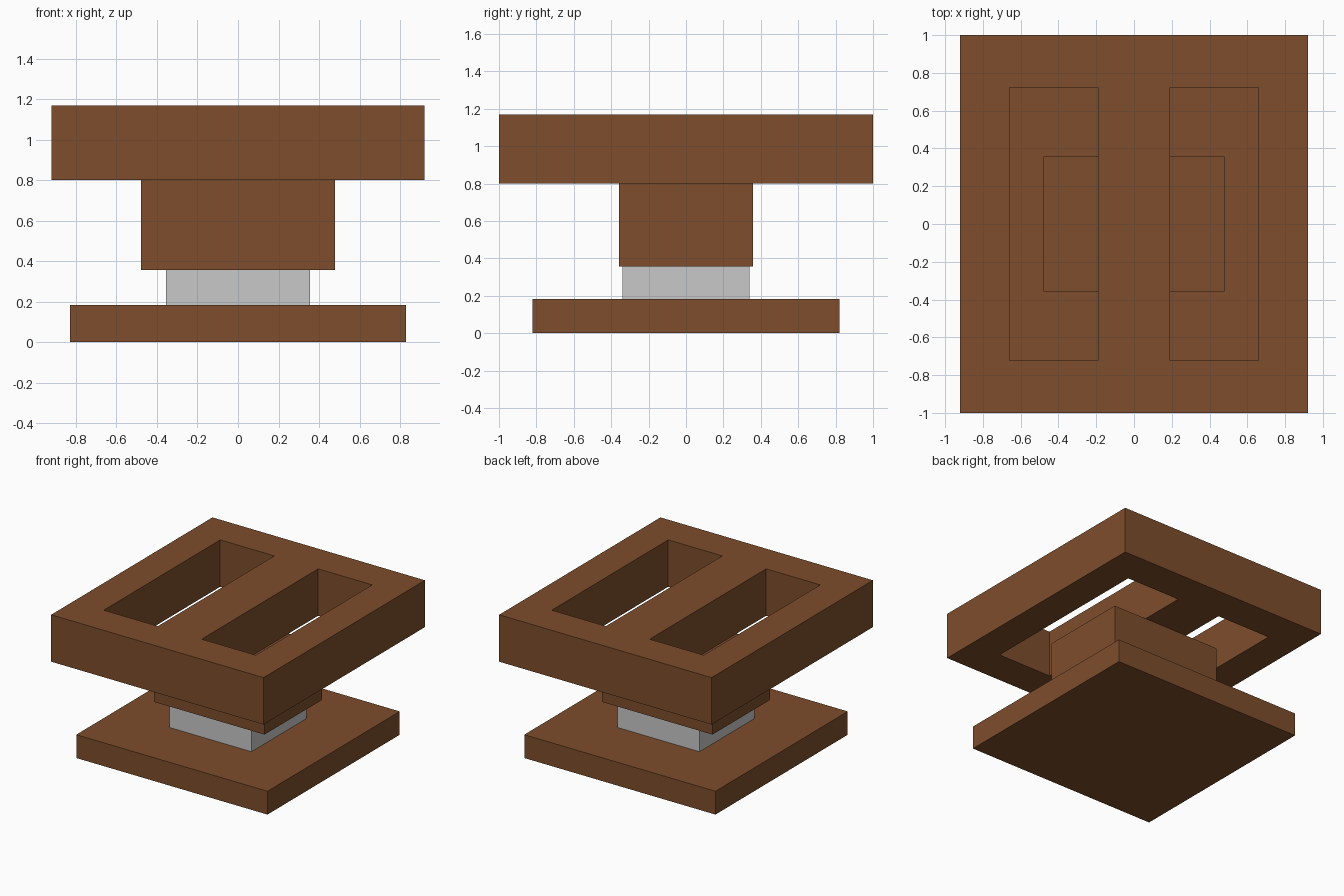
import bpy
import bmesh

cube = bpy.data.objects.get("Cube")
if cube:
    bpy.data.objects.remove(cube, do_unlink=True)


def make_material(name, color):
    mat = bpy.data.materials.new(name)
    mat.use_nodes = True
    mat.diffuse_color = color
    mat.node_tree.nodes["Principled BSDF"].inputs["Base Color"].default_value = color
    return mat


brown = make_material("brown wood", (0.205, 0.075, 0.025, 1))
grey = make_material("light grey", (0.58, 0.58, 0.58, 1))


def add_slab(name, xs, ys, bottom, top, mat, holes=()):
    """Block over a grid of x and y lines; cells listed in holes stay open."""
    bm = bmesh.new()
    rows = [[bm.verts.new((x, y, bottom)) for x in xs] for y in ys]
    for j in range(len(ys) - 1):
        for i in range(len(xs) - 1):
            if (i, j) not in holes:
                bm.faces.new((rows[j][i], rows[j][i + 1],
                              rows[j + 1][i + 1], rows[j + 1][i]))
    # Raise a copy of the outline to make a closed solid
    raised = bmesh.ops.extrude_face_region(bm, geom=bm.faces[:], use_keep_orig=True)
    verts = [g for g in raised["geom"] if isinstance(g, bmesh.types.BMVert)]
    bmesh.ops.translate(bm, verts=verts, vec=(0, 0, top - bottom))
    bmesh.ops.recalc_face_normals(bm, faces=bm.faces[:])
    mesh = bpy.data.meshes.new(name)
    bm.to_mesh(mesh)
    bm.free()
    mesh.materials.append(mat)
    obj = bpy.data.objects.new(name, mesh)
    bpy.context.collection.objects.link(obj)
    return obj


def mirrored(*values):
    return [-v for v in values] + list(reversed(values))


# Base plate, neck and column
add_slab("base_plate", mirrored(0.83), mirrored(0.82), 0, 0.183, brown)
add_slab("neck", mirrored(0.355), mirrored(0.34), 0.183, 0.357, grey)
add_slab("column", mirrored(0.48), mirrored(0.357), 0.357, 0.80, brown)

# Top slab with two long slots cut right through
add_slab("top_slab", mirrored(0.922, 0.66, 0.19), mirrored(1.0, 0.722),
         0.80, 1.168, brown, holes={(1, 1), (3, 1)})
